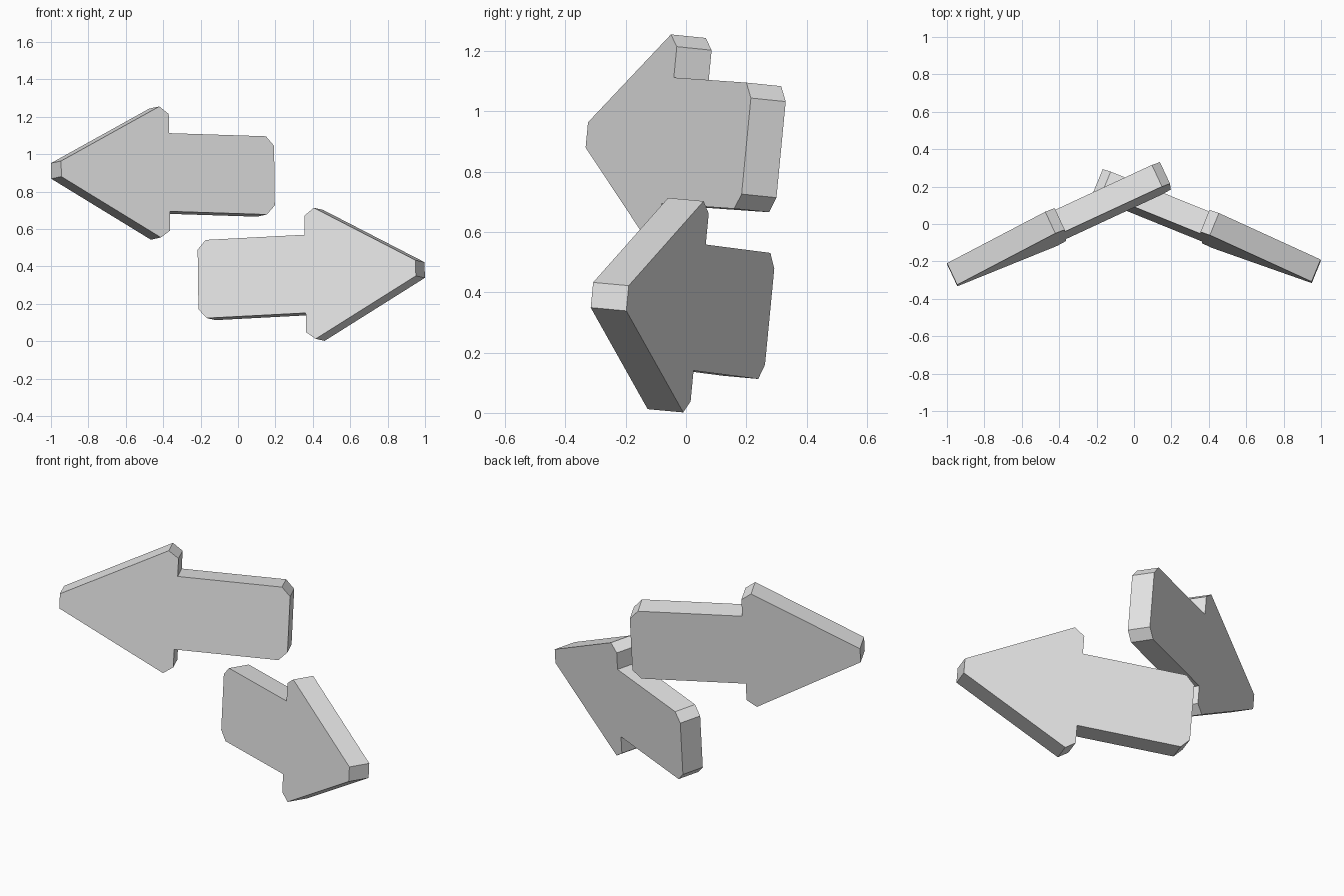
import bpy, bmesh
from mathutils import Vector

old = bpy.data.objects.get("Cube")
if old:
    bpy.data.objects.remove(old, do_unlink=True)

# One plain grey for both signs
grey = bpy.data.materials.new("light_grey")
grey.use_nodes = True
grey.diffuse_color = (0.8, 0.8, 0.8, 1)
grey.node_tree.nodes["Principled BSDF"].inputs["Base Color"].default_value = (0.8, 0.8, 0.8, 1)

THICKNESS = 0.128
# Upper half of the arrow outline: distance from tip, half height
HALF = [(0, 0.042), (0.583, 0.352), (0.638, 0.313),
        (0.638, 0.21), (1.21, 0.21), (1.257, 0.16)]
OUTLINE = HALF + [(u, -v) for u, v in reversed(HALF)]


def arrow_sign(name, tip, tail, up):
    """Flat board whose front face runs from tip to tail, thickened backwards."""
    tip, tail = Vector(tip), Vector(tail)
    along = (tail - tip).normalized()
    up = Vector(up)
    up = (up - along * up.dot(along)).normalized()
    back = along.cross(up)
    if back.y < 0:
        back.negate()
    bm = bmesh.new()
    front = bm.faces.new([bm.verts.new(tip + along * u + up * v) for u, v in OUTLINE])
    # Keep the front face and extrude a copy to the back
    grown = bmesh.ops.extrude_face_region(bm, geom=[front], use_keep_orig=True)["geom"]
    bmesh.ops.translate(bm, vec=back * THICKNESS,
                        verts=[g for g in grown if isinstance(g, bmesh.types.BMVert)])
    bmesh.ops.recalc_face_normals(bm, faces=bm.faces)
    mesh = bpy.data.meshes.new(name)
    bm.to_mesh(mesh)
    bm.free()
    mesh.materials.append(grey)
    obj = bpy.data.objects.new(name, mesh)
    bpy.context.collection.objects.link(obj)
    return obj


# Upper board points to the right, lower board to the left
arrow_sign("upper_arrow_sign", (-0.945, -0.329, 0.922), (0.195, 0.20, 0.885), (-0.012, 0.096, 0.995))
arrow_sign("lower_arrow_sign", (0.95, -0.312, 0.391), (-0.215, 0.16, 0.33), (-0.013, 0.096, 0.995))
